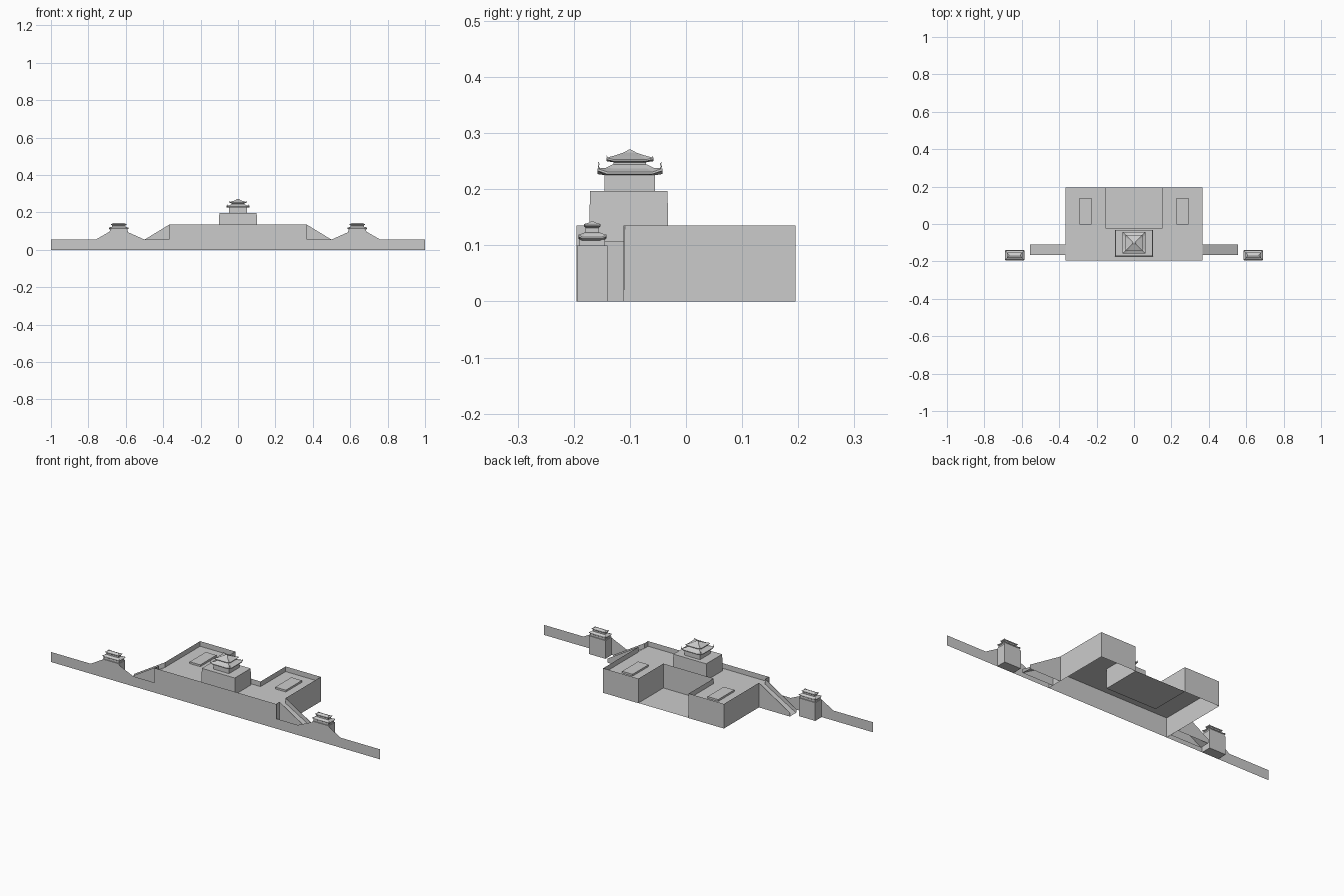
import bpy, bmesh, math
from mathutils import Vector

if "Cube" in bpy.data.objects:
    bpy.data.objects.remove(bpy.data.objects["Cube"])

FRONT, BACK, TOP, ROOF = -0.195, 0.195, 0.135, 0.107


def mesh_object(name, faces):
    """Object from a list of faces, each a list of points."""
    bm = bmesh.new()
    for f in faces:
        bm.faces.new([bm.verts.new(p) for p in f])
    bmesh.ops.remove_doubles(bm, verts=bm.verts, dist=0.00005)
    me = bpy.data.meshes.new(name)
    bm.to_mesh(me)
    bm.free()
    ob = bpy.data.objects.new(name, me)
    bpy.context.collection.objects.link(ob)
    return ob


def wall(points, z0, z1):
    """Thin upright walls along a plan path."""
    return [[(*a, z0), (*b, z0), (*b, z1), (*a, z1)]
            for a, b in zip(points, points[1:])]


def ring(cx, cy, hx, hy, z, lift=0):
    """Eight point rectangle whose corners may be lifted."""
    pts = [(-.96, -1), (.96, -1), (1, -.96), (1, .96), (.96, 1), (-.96, 1), (-1, .96), (-1, -.96)]
    if not lift:
        pts = [(-1, -1), (1, -1), (1, 1), (-1, 1)]
        return [(cx + a * hx, cy + b * hy, z) for a, b in pts]
    out = []
    for a, b in [(-1, -1), (-.7, -1), (.7, -1), (1, -1), (1, -.7), (1, .7),
                 (1, 1), (.7, 1), (-.7, 1), (-1, 1), (-1, .7), (-1, -.7)]:
        out.append((cx + a * hx, cy + b * hy, z + (lift if abs(a) == abs(b) else 0)))
    return out


def stack(name, cx, cy, levels):
    """Closed stack of rectangular rings: (hx, hy, z[, lift])."""
    lifted = any(len(l) > 3 for l in levels)
    rings = [ring(cx, cy, l[0], l[1], l[2], (l[3] if len(l) > 3 else 1e-7) if lifted else 0)
             for l in levels]
    faces = [rings[0][::-1], rings[-1]]
    for a, b in zip(rings, rings[1:]):
        n = len(a)
        faces += [[a[i], a[(i + 1) % n], b[(i + 1) % n], b[i]] for i in range(n)]
    return mesh_object(name, faces)


def horns(name, cx, cy, hx, hy, z, size):
    """Upturned curled tips on the four eave corners."""
    path = [(-.9, -.1), (0, 0), (.35, .5), (.1, 1.0), (.4, 1.3)]
    faces = []
    for sx in (-1, 1):
        for sy in (-1, 1):
            out = Vector((sx, sy, 0)).normalized()
            side = Vector((-out.y, out.x, 0))
            loops = []
            for i, (r, h) in enumerate(path):
                c = Vector((cx + sx * hx, cy + sy * hy, z)) + out * r * size + Vector((0, 0, h * size))
                w = size * (.2 - .03 * i)
                loops.append([tuple(c + side * w), tuple(c + (out + Vector((0, 0, -1))) * w * .7),
                              tuple(c - side * w), tuple(c - (out + Vector((0, 0, -1))) * w * .7)])
            for a, b in zip(loops, loops[1:]):
                faces += [[a[k], a[(k + 1) % 4], b[(k + 1) % 4], b[k]] for k in range(4)]
            faces += [loops[0][::-1], loops[-1]]
    return mesh_object(name, faces)


# long front wall sheet with raised tower shoulders
half = [(1, 0), (1, .055), (.76, .055), (.69, .095), (.59, .095), (.5, .055), (.37, .055), (.37, TOP)]
outline = half + [(-x, z) for x, z in reversed(half)]
mesh_object("front_wall", [[(x, FRONT, z) for x, z in outline]])

# U shaped terrace: thin walls rising above the roof as a parapet
W, C, CY = .367, .153, -.022
plan = [(W, FRONT), (W, BACK), (C, BACK), (C, CY), (-C, CY), (-C, BACK), (-W, BACK), (-W, FRONT)]
segments = []
for s in (1, -1):
    segments += wall([(s * W, FRONT), (s * W, -.165)], 0, TOP)
    segments += wall([(s * W, -.165), (s * W, -.11)], 0, ROOF)
    segments += wall([(s * W, -.11), (s * W, BACK)], 0, TOP)
mesh_object("terrace_walls", segments + wall(plan[1:7], 0, TOP))
mesh_object("terrace_roof", [[(x, y, ROOF) for x, y in plan]])
mesh_object("courtyard_floor", [[(-C, CY, .001), (C, CY, .001), (C, BACK, .001), (-C, BACK, .001)]])

# gatehouse base
stack("gatehouse_base", 0, -.102, [(.102, .071, ROOF), (.1, .069, .197)])

# gatehouse storeys and roofs
GY = -.1
stack("gatehouse_lower_storey", 0, GY, [(.047, .045, .197), (.047, .045, .227)])
stack("gatehouse_lower_roof", 0, GY, [(.047, .045, .225), (.061, .058, .227, .006),
      (.061, .058, .231, .006), (.045, .043, .237, .001), (.034, .031, .244)])
horns("gatehouse_lower_horns", 0, GY, .057, .054, .236, .009)
stack("gatehouse_upper_storey", 0, GY, [(.032, .029, .241), (.032, .029, .253)])
stack("gatehouse_upper_roof", 0, GY, [(.032, .029, .248), (.045, .042, .25, .003),
      (.045, .042, .253, .003), (.03, .027, .259, .001), (.014, .012, .265), (.006, .001, .271)])
horns("gatehouse_upper_horns", 0, GY, .043, .04, .253, .005)

for s, side in ((-1, "left"), (1, "right")):
    # shallow roof pads
    stack(side + "_roof_pad", s * .26, .068, [(.032, .07, ROOF), (.032, .07, ROOF + .01)])

    # sloping ramp with thin side walls
    a, b = -.165, -.111
    ramp = [[(s * W, a, ROOF), (s * W, b, ROOF), (s * .555, b, 0), (s * .555, a, 0)]]
    for y in (a, b):
        for d in (0, .002):
            ramp.append([(s * W, y + d, 0), (s * .555, y + d, 0), (s * .555, y + d, .021), (s * W, y + d, TOP)])
        ramp.append([(s * W, y, TOP), (s * W, y + .002, TOP), (s * .555, y + .002, .021), (s * .555, y, .021)])
    mesh_object(side + "_ramp", ramp)

    # side watchtower
    x, y = s * .638, -.167
    stack(side + "_tower_body", x, y, [(.05, .0275, 0), (.05, .0275, .1), (.046, .023, .1), (.046, .023, .113)])
    stack(side + "_tower_lower_roof", x, y, [(.044, .02, .108), (.052, .025, .112, .004),
          (.052, .025, .115, .004), (.044, .018, .121), (.038, .013, .123)])
    stack(side + "_tower_upper_storey", x, y, [(.036, .012, .12), (.036, .012, .134)])
    stack(side + "_tower_upper_roof", x, y, [(.036, .012, .131), (.042, .015, .134, .002),
          (.042, .015, .136, .002), (.034, .007, .14), (.03, .001, .143)])
